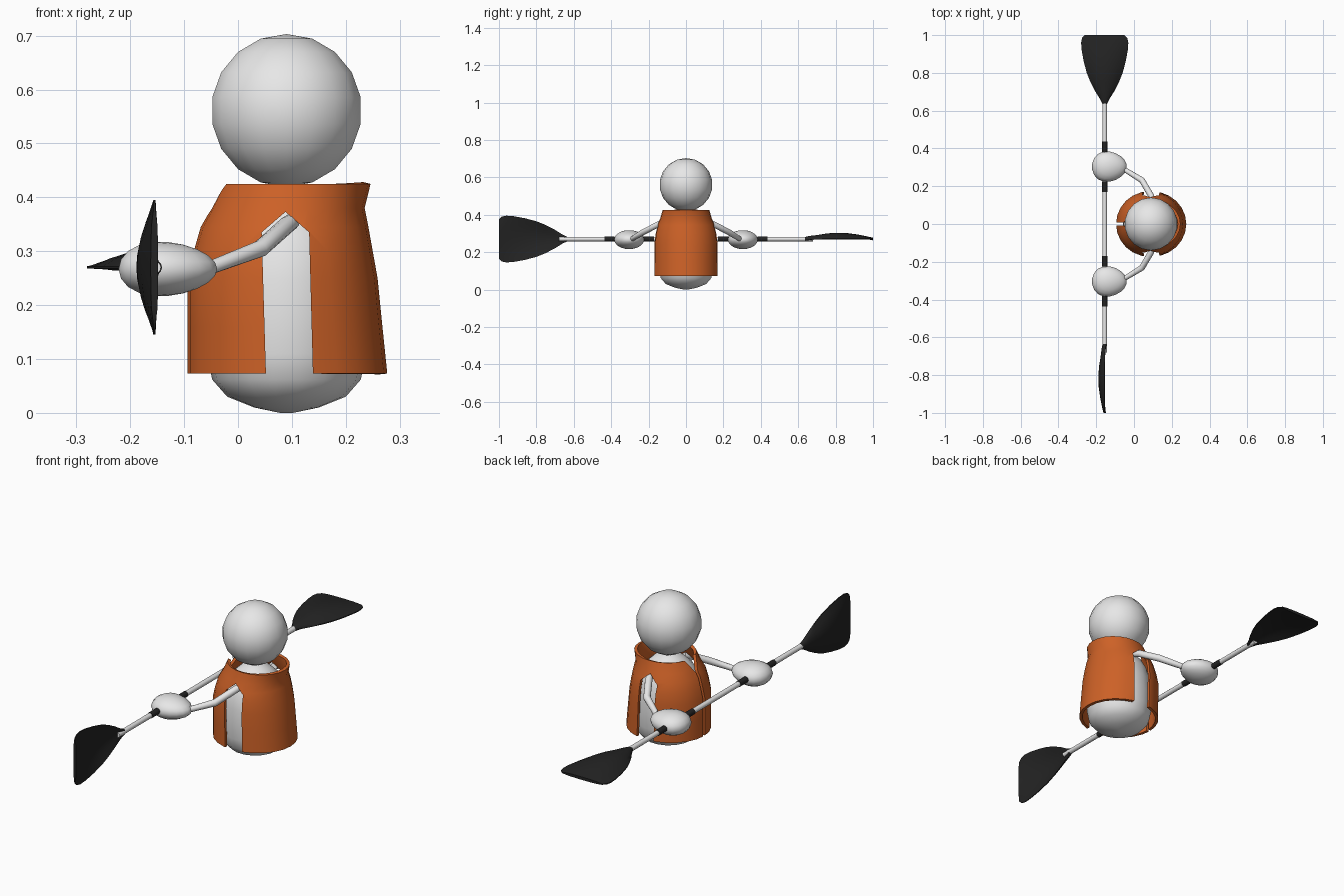
import bpy, bmesh, math
from mathutils import Vector, Matrix

if "Cube" in bpy.data.objects:
    bpy.data.objects.remove(bpy.data.objects["Cube"])


def material(name, rgb):
    m = bpy.data.materials.new(name)
    m.diffuse_color = (*rgb, 1)
    m.use_nodes = True
    m.node_tree.nodes["Principled BSDF"].inputs["Base Color"].default_value = m.diffuse_color
    return m


WHITE = material("white", (0.8, 0.8, 0.8))
ORANGE = material("orange", (0.61, 0.12, 0.02))
BLACK = material("black", (0.017, 0.017, 0.017))


def make(name, bm, mat, angle=40):
    bmesh.ops.recalc_face_normals(bm, faces=bm.faces)
    me = bpy.data.meshes.new(name)
    bm.to_mesh(me)
    bm.free()
    ob = bpy.data.objects.new(name, me)
    bpy.context.collection.objects.link(ob)
    if mat:
        me.materials.append(mat)
    if angle:
        smooth(ob, angle)
    return ob


def smooth(ob, angle):
    bpy.ops.object.select_all(action='DESELECT')
    ob.select_set(True)
    bpy.context.view_layer.objects.active = ob
    bpy.ops.object.shade_smooth_by_angle(angle=math.radians(angle))


def loft(bm, rings, cap=True):
    """Bridge a list of equally long point rings."""
    vs = [[bm.verts.new(p) for p in r] for r in rings]
    n = len(vs[0])
    for a, b in zip(vs, vs[1:]):
        for i in range(n):
            bm.faces.new((a[i], a[(i + 1) % n], b[(i + 1) % n], b[i]))
    if cap:
        bm.faces.new(vs[0])
        bm.faces.new(vs[-1])


def ellipse(cx, rx, ry, z, n):
    return [(cx + rx * math.cos(2 * math.pi * i / n), ry * math.sin(2 * math.pi * i / n), z)
            for i in range(n)]


def tube(name, points, radii, mat, n=12):
    """Round tube through a short path."""
    pts = [Vector(p) for p in points]
    rings = []
    for i, p in enumerate(pts):
        d = (pts[min(i + 1, len(pts) - 1)] - pts[max(i - 1, 0)]).normalized()
        u = d.cross(Vector((0, 0, 1))).normalized()
        v = d.cross(u)
        rings.append([p + radii[i] * (u * math.cos(2 * math.pi * k / n) + v * math.sin(2 * math.pi * k / n))
                      for k in range(n)])
    bm = bmesh.new()
    loft(bm, rings)
    return make(name, bm, mat)


def prism(name, outline, axis, lo, hi):
    """Hidden cutter: 2D outline (second value is z) swept along x or y."""
    place = (lambda a, z, s: (s, a, z)) if axis == 'x' else (lambda a, z, s: (a, s, z))
    bm = bmesh.new()
    loft(bm, [[place(a, z, s) for a, z in outline] for s in (lo, hi)])
    ob = make(name, bm, None, 0)
    ob.hide_render = True
    return ob


# head
bm = bmesh.new()
bmesh.ops.create_uvsphere(bm, u_segments=18, v_segments=9, radius=0.142,
                          matrix=Matrix.Translation((0.09, 0, 0.561)))
make("head", bm, WHITE, 60)

# egg-shaped body
bm = bmesh.new()
profile = [(0.012, 0.0), (0.06, 0.01), (0.11, 0.03), (0.138, 0.062), (0.147, 0.11), (0.149, 0.18),
           (0.145, 0.25), (0.133, 0.31), (0.108, 0.36), (0.065, 0.4), (0.02, 0.422)]
loft(bm, [ellipse(0.09, r, r, z, 18) for r, z in profile])
make("body", bm, WHITE, 60)

# life vest: a shell from (height, front x, back x, half depth)
bm = bmesh.new()
sections = [(0.073, -0.095, 0.277, 0.174), (0.16, -0.095, 0.268, 0.174), (0.25, -0.095, 0.259, 0.173),
            (0.3, -0.083, 0.25, 0.167), (0.345, -0.07, 0.242, 0.155), (0.38, -0.05, 0.235, 0.138),
            (0.425, -0.03, 0.246, 0.125)]
loft(bm, [ellipse((a + b) / 2, (b - a) / 2, d, z, 24) for z, a, b, d in sections], cap=False)
vest = make("life_vest", bm, ORANGE, 0)
solid = vest.modifiers.new("thickness", 'SOLIDIFY')
solid.thickness = 0.014
solid.offset = -1

# armholes run down to the hem, zip slot opens into a V neck
arm_cut = prism("armhole_cutter", [(0.054, 0.0), (0.044, 0.335), (0.088, 0.373), (0.132, 0.335), (0.141, 0.0)],
                'y', -0.4, 0.4)
slot_cut = prism("zip_cutter", [(-0.007, 0.0), (-0.007, 0.365), (-0.055, 0.45), (0.055, 0.45),
                                (0.007, 0.365), (0.007, 0.0)], 'x', -0.3, 0.05)
for cutter in (arm_cut, slot_cut):
    mod = vest.modifiers.new(cutter.name, 'BOOLEAN')
    mod.operation = 'DIFFERENCE'
    mod.solver = 'EXACT'
    mod.object = cutter
bpy.context.view_layer.update()
cut_mesh = bpy.data.meshes.new_from_object(vest.evaluated_get(bpy.context.evaluated_depsgraph_get()))
vest.modifiers.clear()
vest.data = cut_mesh
for cutter in (arm_cut, slot_cut):
    bpy.data.objects.remove(cutter)
smooth(vest, 35)

# arms, hands and grip rings on both sides
PX, PZ = -0.155, 0.27
for s, side in ((-1, "right"), (1, "left")):
    tube(side + "_arm", [(0.1, s * 0.125, 0.355), (0.09, s * 0.15, 0.348), (0.042, s * 0.232, 0.305),
                         (-0.045, s * 0.285, 0.272), (-0.09, s * 0.3, 0.268)],
         [0.015, 0.016, 0.016, 0.013, 0.013], WHITE)
    bm = bmesh.new()
    bmesh.ops.create_uvsphere(bm, u_segments=18, v_segments=10, radius=1)
    for v in bm.verts:  # egg, narrower toward the wrist
        x, y, z = v.co
        k = 1 - 0.16 * x
        v.co = (-0.13 + 0.093 * x, s * 0.304 + 0.08 * y * k, 0.267 + 0.05 * z * k)
    make(side + "_hand", bm, WHITE, 60)
    for tag, a, b in (("inner", 0.17, 0.226), ("outer", 0.382, 0.437)):
        tube(f"{side}_{tag}_grip", [(PX, s * a, PZ), (PX, s * b, PZ)], [0.014] * 2, BLACK)

# paddle shaft
tube("paddle_shaft", [(PX, -0.68, PZ), (PX, 0.68, PZ)], [0.012] * 2, WHITE)

# spoon-shaped blades, set at right angles to each other: (distance, half width)
OUTLINE = [(0.635, 0.012), (0.66, 0.024), (0.7, 0.049), (0.75, 0.075), (0.8, 0.095), (0.86, 0.111),
           (0.92, 0.122), (0.96, 0.125), (0.985, 0.12), (1.0, 0.105)]


def blade(name, s, across, bulge):
    bm = bmesh.new()
    rings = []
    for d, w in OUTLINE:
        t = (d - 0.635) / 0.365
        rise = 0.027 * math.sin(math.pi * t)
        thick = 0.007 if t > 0.1 else 0.011
        ring = []
        for side in (1, -1):
            for k in range(9):
                u = side * (-1 + k / 4)
                h = rise * (1 - u * u) + side * thick * (0.3 + 0.7 * math.sqrt(1 - u * u))
                ring.append(Vector((PX, s * d, PZ)) + across * (w * u) + bulge * h)
        rings.append(ring)
    loft(bm, rings)
    make(name, bm, BLACK, 50)


X, Z = Vector((1, 0, 0)), Vector((0, 0, 1))
blade("left_blade", 1, X, Z)
blade("right_blade", -1, Z, -X)
